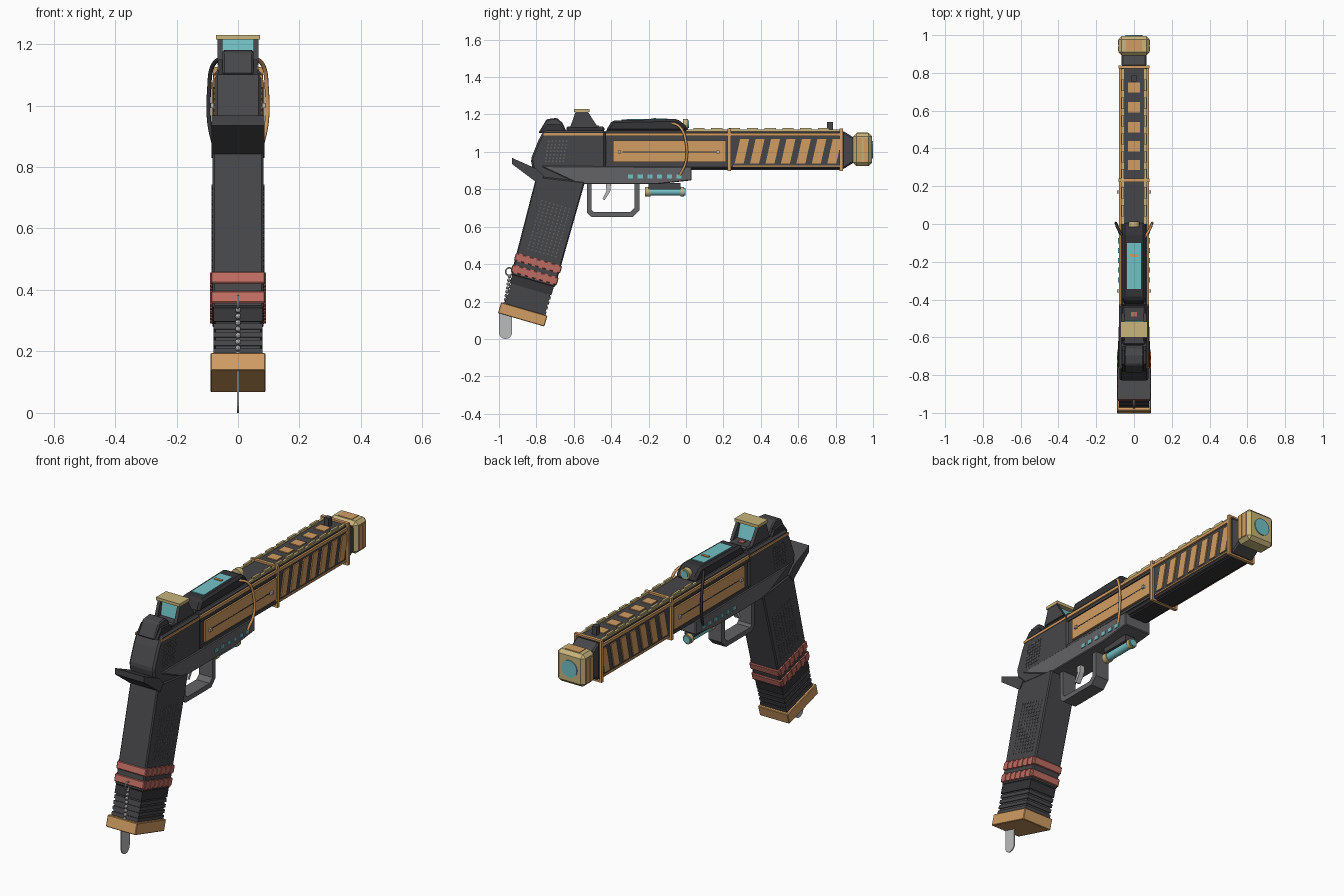
import bpy, bmesh, math
from mathutils import Vector, Matrix

if "Cube" in bpy.data.objects:
    bpy.data.objects.remove(bpy.data.objects["Cube"])


def material(name, r, g, b):
    m = bpy.data.materials.new(name)
    m.use_nodes = True
    m.diffuse_color = (r, g, b, 1)
    m.node_tree.nodes["Principled BSDF"].inputs["Base Color"].default_value = (r, g, b, 1)
    return m


DARK = material("charcoal", .062, .06, .066)
BLACK = material("near_black", .035, .035, .04)
GREY = material("steel_grey", .125, .125, .135)
ORANGE = material("copper_orange", .64, .34, .125)
GOLD = material("pale_gold", .58, .46, .2)
CYAN = material("glass_cyan", .17, .54, .57)
RED = material("faded_red", .52, .15, .12)
SILVER = material("silver", .5, .5, .5)


def finish(name, bm, mat, bevel=0):
    bmesh.ops.recalc_face_normals(bm, faces=bm.faces)
    me = bpy.data.meshes.new(name)
    bm.to_mesh(me)
    bm.free()
    me.materials.append(mat)
    ob = bpy.data.objects.new(name, me)
    bpy.context.collection.objects.link(ob)
    if bevel:
        mod = ob.modifiers.new("bevel", "BEVEL")
        mod.width = bevel
        mod.segments = 1
        mod.limit_method = 'ANGLE'
    return ob


def prisms(name, parts, mat, bevel=0):
    """Extrude (y, z) outlines along x; each part is (outline, x0, x1)."""
    bm = bmesh.new()
    for pts, x0, x1 in parts:
        a = [bm.verts.new((x0, y, z)) for y, z in pts]
        b = [bm.verts.new((x1, y, z)) for y, z in pts]
        bm.faces.new(a)
        bm.faces.new(b)
        for i in range(len(a)):
            j = (i + 1) % len(a)
            bm.faces.new((a[i], a[j], b[j], b[i]))
    return finish(name, bm, mat, bevel)


def rect(y0, y1, z0, z1, lean=0):
    return [(y0, z0), (y1, z0), (y1 + lean, z1), (y0 + lean, z1)]


def solid(name, pts, hw, mat, bevel=0):
    return prisms(name, [(pts, -hw, hw)], mat, bevel)


def both(name, outlines, x0, x1, mat, bevel=0):
    """Same outlines on the left and the right side."""
    return prisms(name, [(o, s * x0, s * x1) for o in outlines for s in (1, -1)], mat, bevel)


def rod(name, y0, y1, z, r, mat, sides=16):
    bm = bmesh.new()
    m = Matrix.Translation((0, (y0 + y1) / 2, z)) @ Matrix.Rotation(math.pi / 2, 4, 'X')
    bmesh.ops.create_cone(bm, cap_ends=True, segments=sides, radius1=r, radius2=r,
                          depth=y1 - y0, matrix=m)
    ob = finish(name, bm, mat)
    bpy.context.view_layer.objects.active = ob
    ob.select_set(True)
    bpy.ops.object.shade_smooth_by_angle()
    ob.select_set(False)
    return ob


def tube(name, pts, r, mat, cyclic=False):
    cu = bpy.data.curves.new(name, 'CURVE')
    cu.dimensions = '3D'
    cu.bevel_depth = r
    cu.bevel_resolution = 2
    cu.resolution_u = 6
    sp = cu.splines.new('BEZIER')
    sp.bezier_points.add(len(pts) - 1)
    for p, co in zip(sp.bezier_points, pts):
        p.co = co
        p.handle_left_type = p.handle_right_type = 'AUTO'
    sp.use_cyclic_u = cyclic
    cu.materials.append(mat)
    ob = bpy.data.objects.new(name, cu)
    bpy.context.collection.objects.link(ob)


def grip(s, t):
    """Point on the raked grip: s from back to front, t downwards."""
    return (-.791 + .96 * s - .278 * t, .842 - .278 * s - .96 * t)


def grip_rect(s0, s1, t0, t1):
    return [grip(s0, t0), grip(s1, t0), grip(s1, t1), grip(s0, t1)]


# Upper body, barrel and frame
solid("rear_receiver", [(-.81, .855), (-.83, .96), (-.79, 1.06), (-.76, 1.115), (-.43, 1.115),
                        (-.43, .83), (-.56, .83)], .076, DARK, .01)
solid("slide", rect(-.435, .83, .91, 1.115), .07, DARK, .008)
solid("under_barrel", rect(.03, .82, .902, .92), .05, BLACK)
solid("frame", [(-.78, .925), (-.57, .828), (-.15, .828), (.03, .848), (.03, .92)], .08, GREY, .004)
solid("beavertail", [(-.93, .968), (-.8, .91), (-.76, .87), (-.79, .83), (-.93, .935)], .087, DARK)

# Side panels, rails and stripes
both("side_panel", [rect(-.39, .215, .945, 1.06)], .066, .079, ORANGE)
both("panel_line", [rect(-.34, .16, .998, 1.003)], .078, .08, BLACK)
both("panel_pin", [rect(y - .008, y + .008, .992, 1.008) for y in (-.355, .17)], .07, .089, SILVER)
both("panel_border", [rect(-.43, .22, 1.068, 1.082), rect(-.43, .22, .922, .936)], .066, .076, DARK)
both("upper_rail", [rect(-.765, -.44, 1.087, 1.1), rect(-.43, .83, 1.086, 1.102)], .065, .08, ORANGE)
both("lower_rail", [rect(.25, .82, .918, .926)], .066, .076, ORANGE)
both("slanted_stripe", [rect(.26 + i * .0825, .308 + i * .0825, .937, 1.07, .03) for i in range(7)],
     .066, .076, ORANGE)
both("top_edge_rail", [rect(.0, .82, 1.11, 1.119)], .054, .068, GOLD)
both("top_edge_tooth", [rect(.04 + i * .095, .1 + i * .095, 1.115, 1.128) for i in range(8)],
     .054, .066, GOLD)
prisms("top_square", [(rect(y, y + .055, 1.11, 1.12), -.031, .031)
                      for y in (.285, .385, .485, .59, .695)], ORANGE)
for n, y in (("mid_band", .222), ("front_band", .822)):
    both(n + "_sides", [rect(y, y + .018, .9, 1.125)], .07, .082, ORANGE)
    prisms(n + "_caps", [(rect(y, y + .018, z, z + .01), -.082, .082) for z in (.898, 1.115)], ORANGE)
both("light_slot", [rect(-.31 + i * .052, -.283 + i * .052, .858, .878) for i in range(6)],
     .075, .084, CYAN)
both("receiver_knurl", [rect(y, y + .008, z, z + .008) for j in range(7)
                        for z in [.945 + j * .018] for i in range(6)
                        for y in [-.755 + i * .019 + j * .003]], .074, .079, GREY)

# Muzzle
solid("muzzle_neck", [(.835, .905), (.9, .945), (.9, 1.075), (.835, 1.115)], .067, DARK, .008)
solid("muzzle_block", rect(.893, .995, .925, 1.1), .083, GOLD, .018)
both("muzzle_side_inset", [rect(y, y + .026, .945, 1.075) for y in (.915, .948)], .08, .086, ORANGE)
solid("muzzle_top_inset", rect(.915, .973, 1.095, 1.103), .042, ORANGE)
rod("muzzle_lens", .98, 1.0, 1.012, .046, CYAN, 24)

# Sights and top housing
solid("front_sight", rect(.755, .785, 1.11, 1.16), .014, DARK)
solid("rear_sight", [(-.79, 1.1), (-.745, 1.175), (-.69, 1.182), (-.66, 1.155), (-.64, 1.11)],
      .05, DARK, .006)
both("rear_sight_wing", [[(-.78, 1.1), (-.74, 1.15), (-.67, 1.145), (-.645, 1.11)]], .045, .063, BLACK)
solid("sight_base", rect(-.64, -.435, 1.11, 1.135), .06, DARK, .008)
both("sight_tower_side", [[(-.62, 1.13), (-.59, 1.215), (-.525, 1.215), (-.47, 1.13)]], .05, .067, DARK)
solid("sight_glass", [(-.59, 1.13), (-.575, 1.215), (-.54, 1.215), (-.51, 1.13)], .051, CYAN)
solid("sight_cap", rect(-.6, -.515, 1.214, 1.23), .071, GOLD)
solid("sight_button", rect(-.49, -.465, 1.13, 1.14), .015, RED)
solid("top_housing", [(-.43, 1.11), (-.395, 1.168), (-.045, 1.176), (.005, 1.135), (.005, 1.11)],
      .06, BLACK, .012)
solid("housing_glass", [(-.345, 1.165), (-.1, 1.17), (-.1, 1.179), (-.345, 1.174)], .038, CYAN)
solid("glass_bar", rect(-.175, -.16, 1.17, 1.182), .022, ORANGE)
rod("housing_knob", -.015, .012, 1.148, .029, GOLD)
rod("knob_lens", .0, .016, 1.148, .02, CYAN)

# Side cables
for s, name, mat in ((1, "left_cable", ORANGE), (-1, "right_cable", BLACK)):
    tube(name, [(s * .045, -.09, 1.16), (s * .082, -.03, 1.13), (s * .094, 0, 1.05),
                (s * .094, 0, .95), (s * .078, -.035, .87)], .007, mat)

# Trigger, guard and under-frame lamp
outer = [(-.53, .84), (-.53, .675), (-.505, .652), (-.285, .652), (-.248, .69), (-.248, .84)]
inner = [(-.275, .84), (-.275, .7), (-.3, .678), (-.492, .678), (-.505, .69), (-.505, .84)]
bars = [[outer[i], outer[i + 1], inner[4 - i], inner[5 - i]] for i in range(5)]
prisms("trigger_guard", [(b, -.04, .04) for b in bars], GREY)
solid("trigger", [(-.43, .84), (-.4, .84), (-.405, .79), (-.435, .742), (-.447, .748), (-.425, .79)],
      .014, SILVER)
solid("lamp_mount", rect(-.2, -.03, .8, .835), .03, DARK)
rod("lamp_tube", -.2, -.02, .787, .021, CYAN)
for i, (a, b) in enumerate(((-.22, -.19), (-.03, -.01))):
    rod("lamp_end_%d" % i, a, b, .787, .026, GOLD)
rod("lamp_lens", -.012, -.004, .787, .02, CYAN)

# Grip, wraps and magazine
solid("grip", [(-.8, .87), (-.54, .84), grip(.244, .52), grip(.0, .52)], .083, DARK, .006)
solid("grip_foot", grip_rect(.006, .238, .51, .565), .08, BLACK)
both("grip_stipple", [grip_rect(s, s + .007, t, t + .008) for i in range(8) for j in range(15)
                      for s in [.045 + i * .022] for t in [.09 + j * .019]], .081, .0855, GREY)
for n, t in (("upper", .4), ("lower", .465)):
    solid(n + "_wrap", grip_rect(-.007, .25, t, t + .04), .088, RED, .004)
    both(n + "_wrap_knot", [grip_rect(s, s + .022, t - .002, t + .042)
                            for s in [.01 + i * .04 for i in range(6)]], .08, .091, RED)
solid("magazine", grip_rect(.014, .232, .54, .69), .074, DARK)
prisms("magazine_rib", [(grip_rect(.008, .238, t, t + .018), -.079, .079)
                        for t in (.572, .6, .628, .656)], DARK)
solid("magazine_base", grip_rect(-.01, .248, .676, .736), .089, ORANGE, .003)

# Chain and tag
top, low = Vector((0, -.944, .335)), Vector((0, -.968, .19))
tube("chain_ring", [(0, -.945 + .02 * math.cos(a), .36 + .02 * math.sin(a))
                    for a in (0, math.pi / 2, math.pi, math.pi * 1.5)], .004, SILVER, True)
bm = bmesh.new()
for i in range(8):
    bmesh.ops.create_icosphere(bm, subdivisions=2, radius=.0095,
                               matrix=Matrix.Translation(top.lerp(low, i / 7)))
finish("chain_beads", bm, SILVER)
arc = [math.pi + math.pi * i / 8 for i in range(9)]
solid("tag", [(-.965 + .035 * math.cos(a), .035 + .035 * math.sin(a)) for a in arc]
      + [(-.93, .16), (-1.0, .16)][:2], .003, SILVER)
